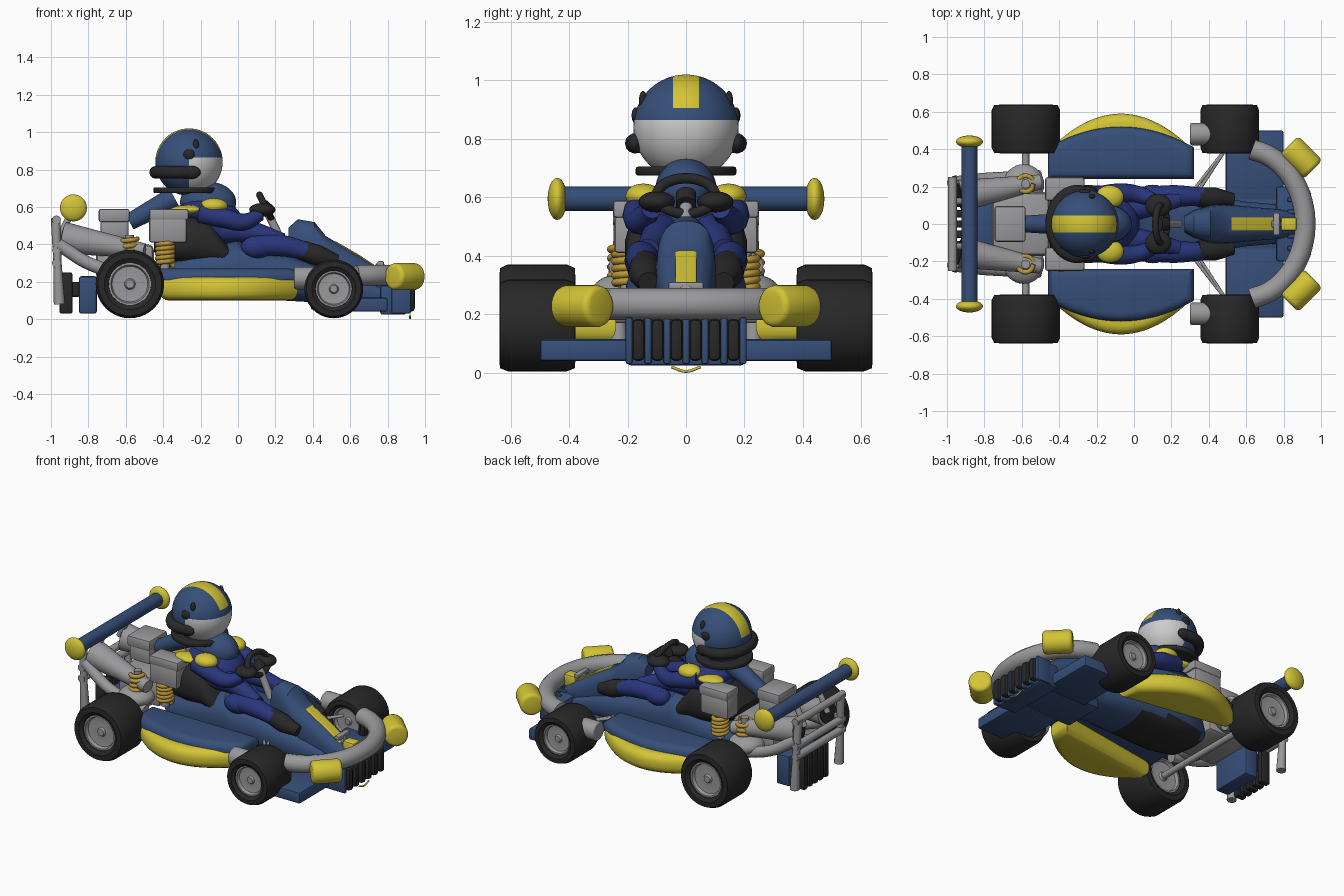
import bpy, bmesh, math
from mathutils import Vector, Matrix

cube = bpy.data.objects.get("Cube")
if cube:
    bpy.data.objects.remove(cube)


def material(name, rgb):
    m = bpy.data.materials.new(name)
    m.use_nodes = True
    m.diffuse_color = (*rgb, 1)
    m.node_tree.nodes["Principled BSDF"].inputs["Base Color"].default_value = (*rgb, 1)
    return m


BLUE = material("steel blue", (0.037, 0.077, 0.19))
SUIT = material("royal blue", (0.022, 0.037, 0.2))
YELLOW = material("yellow", (0.65, 0.55, 0.037))
GOLD = material("spring gold", (0.5, 0.31, 0.04))
BLACK = material("black", (0.021, 0.021, 0.021))
GRAY = material("gray", (0.32, 0.32, 0.33))
WHITE = material("light gray", (0.6, 0.6, 0.6))
SIDES = (("left", 1), ("right", -1))


def finish(name, bm, *mats):
    bmesh.ops.recalc_face_normals(bm, faces=bm.faces[:])
    me = bpy.data.meshes.new(name)
    bm.to_mesh(me)
    bm.free()
    for m in mats:
        me.materials.append(m)
    ob = bpy.data.objects.new(name, me)
    bpy.context.collection.objects.link(ob)
    return ob


def box(name, mat, lo, hi, bevel=0.012):
    bm = bmesh.new()
    bmesh.ops.create_cube(bm, size=1)
    lo, hi = Vector(lo), Vector(hi)
    bmesh.ops.scale(bm, vec=hi - lo, verts=bm.verts[:])
    bmesh.ops.translate(bm, vec=(lo + hi) / 2, verts=bm.verts[:])
    bmesh.ops.bevel(bm, geom=bm.edges[:], offset=bevel, segments=2, affect='EDGES', profile=0.5)
    return finish(name, bm, mat)


def rod(name, mat, a, b, r, r2=None, bevel=0.0):
    bm = bmesh.new()
    a, b = Vector(a), Vector(b)
    bmesh.ops.create_cone(bm, cap_ends=True, segments=32, radius1=r, radius2=r if r2 is None else r2, depth=(b - a).length)
    if bevel:
        rims = [e for e in bm.edges if abs(e.verts[0].co.z - e.verts[1].co.z) < 1e-5]
        bmesh.ops.bevel(bm, geom=rims, offset=bevel, segments=3, affect='EDGES', profile=0.5)
    turn = (b - a).to_track_quat('Z', 'Y').to_matrix().to_4x4()
    bmesh.ops.transform(bm, matrix=Matrix.Translation((a + b) / 2) @ turn, verts=bm.verts[:])
    return finish(name, bm, mat)


def ball(name, mat, loc, size):
    bm = bmesh.new()
    bmesh.ops.create_uvsphere(bm, u_segments=32, v_segments=18, radius=1)
    bmesh.ops.scale(bm, vec=size, verts=bm.verts[:])
    bmesh.ops.translate(bm, vec=loc, verts=bm.verts[:])
    return finish(name, bm, mat)


def tube(name, mat, pts, radii, closed=False):
    cu = bpy.data.curves.new(name, 'CURVE')
    cu.dimensions, cu.bevel_depth, cu.bevel_resolution = '3D', 1, 4
    cu.use_fill_caps, cu.resolution_u = True, 6
    sp = cu.splines.new('BEZIER')
    sp.bezier_points.add(len(pts) - 1)
    for i, (p, co) in enumerate(zip(sp.bezier_points, pts)):
        p.co = co
        p.radius = radii[i] if isinstance(radii, tuple) else radii
        p.handle_left_type = p.handle_right_type = 'AUTO'
    sp.use_cyclic_u = closed
    cu.materials.append(mat)
    ob = bpy.data.objects.new(name, cu)
    bpy.context.collection.objects.link(ob)
    return ob


def loft(name, mats, sections, power=2.6, n=24):
    # Each section: x, half width, bottom, top
    bm = bmesh.new()
    rings = []
    for x, w, lo, hi in sections:
        ring = []
        for i in range(n):
            a = math.tau * (i + 0.5) / n
            c, s = (math.copysign(abs(f) ** (2 / power), f) for f in (math.cos(a), math.sin(a)))
            ring.append(bm.verts.new((x, w * c, (lo + hi) / 2 + (hi - lo) / 2 * s)))
        rings.append(ring)
    for p, q in zip(rings, rings[1:]):
        for i in range(n):
            j = (i + 1) % n
            bm.faces.new((p[i], p[j], q[j], q[i]))
    bm.faces.new(rings[0])
    bm.faces.new(rings[-1])
    return finish(name, bm, *mats)


def lathe(name, mat, loc, profile):
    # Profile of (radius, offset) turned round the y axis
    bm = bmesh.new()
    vs = [bm.verts.new((r, y, 0)) for r, y in profile]
    edges = [bm.edges.new(p) for p in zip(vs, vs[1:])]
    bmesh.ops.spin(bm, geom=vs + edges, cent=(0, 0, 0), axis=(0, 1, 0), angle=math.tau, steps=40)
    bmesh.ops.remove_doubles(bm, verts=bm.verts[:], dist=1e-4)
    bmesh.ops.translate(bm, vec=loc, verts=bm.verts[:])
    return finish(name, bm, mat)


def pod(name, mat, s, peak, drop, x0, x1, inner0, z0, z1, bevel):
    # Curved plan outline, extruded upward with rounded edges
    bm = bmesh.new()
    xs = [x0 + (x1 - x0) * i / 20 for i in range(21)]
    plan = [(x0, inner0)] + [(x, peak - drop * ((x + 0.07) / 0.39) ** 2) for x in xs] + [(x1, 0.24)]
    f = bm.faces.new([bm.verts.new((x, s * y, z0)) for x, y in plan])
    top = bmesh.ops.extrude_face_region(bm, geom=[f])["geom"]
    bmesh.ops.translate(bm, vec=(0, 0, z1 - z0), verts=[v for v in top if isinstance(v, bmesh.types.BMVert)])
    rims = [e for e in bm.edges if abs(e.verts[0].co.z - e.verts[1].co.z) < 1e-5
            and (z1 < 0.25 or e.verts[0].co.z > z0 + 0.01)]
    bmesh.ops.bevel(bm, geom=rims, offset=bevel, segments=4, affect='EDGES', profile=0.5, clamp_overlap=True)
    return finish(name, bm, mat)


# Wheels, side pods and everything else that comes in pairs
for side, s in SIDES:
    for end, x, r in (("rear", -0.578, 0.183), ("front", 0.512, 0.157)):
        half = [(0.6 * r, 0.09), (0.62 * r, 0.115), (0.75 * r, 0.13), (0.93 * r, 0.128), (r, 0.1)]
        tyre = half + [(a, -b) for a, b in reversed(half)]
        rim = [(0, 0.1), (0.12 * r, 0.1), (0.16 * r, 0.088), (0.28 * r, 0.085), (0.52 * r, 0.09), (0.56 * r, 0.11), (0.62 * r, 0.11)]
        at = (x, 0.508 * s, r + 0.005)
        lathe(f"{side}_{end}_tyre", BLACK, at, tyre)
        lathe(f"{side}_{end}_rim", GRAY, at, rim + [(a, -b) for a, b in reversed(rim)])
    pod(f"{side}_pod_skirt", YELLOW, s, 0.59, 0.2, -0.42, 0.32, 0.36, 0.10, 0.225, 0.05)
    pod(f"{side}_pod_cover", BLUE, s, 0.52, 0.11, -0.46, 0.32, 0.24, 0.21, 0.27, 0.045)
    box(f"{side}_front_wing", BLUE, (0.49, min(0.12 * s, 0.5 * s), 0.04), (0.8, max(0.12 * s, 0.5 * s), 0.115))
    a, t = Vector((0.892, 0.355 * s, 0.228)), Vector((0.7, -0.7 * s, 0)) * 0.092
    rod(f"{side}_bumper_sleeve", YELLOW, a - t, a + t, 0.072, bevel=0.022)
    rod(f"{side}_wheel_lug", GRAY, (0.3, 0.48 * s, 0.22), (0.44, 0.48 * s, 0.22), 0.06, bevel=0.01)
    for x in (0.31, 0.34):
        rod(f"{side}_front_strut", GRAY, (x, 0.17 * s, 0.2), (0.49, 0.4 * s, 0.2), 0.009)
    ball(f"{side}_wing_knob", YELLOW, (-0.88, 0.44 * s, 0.595), (0.072, 0.033, 0.072))

    # Springs with a gray damper inside
    for x, y, z0, z1 in ((-0.58, 0.215, 0.28, 0.43), (-0.39, 0.2, 0.29, 0.41)):
        turns = 5
        coil = [(x + 0.042 * math.cos(k * math.pi / 4), y * s + 0.042 * math.sin(k * math.pi / 4),
                 z0 + (z1 - z0) * k / (8 * turns)) for k in range(8 * turns + 1)]
        tube(f"{side}_spring", GOLD, coil, 0.013)
        rod(f"{side}_damper", GRAY, (x, y * s, z0 - 0.03), (x, y * s, z1 + 0.02), 0.024)
    ball(f"{side}_spring_seat", GRAY, (-0.59, 0.21 * s, 0.28), (0.11, 0.11, 0.06))

    # Rear frame and flared exhausts
    tube(f"{side}_rear_leg", GRAY, [(-0.955, 0.23 * s, 0.08), (-0.965, 0.23 * s, 0.3), (-0.975, 0.22 * s, 0.54)], (0.03, 0.022, 0.026))
    rod(f"{side}_exhaust", GRAY, (-0.5, 0.225 * s, 0.365), (-0.93, 0.15 * s, 0.435), 0.04, 0.085)
    rod(f"{side}_exhaust_mouth", BLACK, (-0.93, 0.15 * s, 0.435), (-0.936, 0.149 * s, 0.436), 0.068)
    tube(f"{side}_lower_rail", GRAY, [(-0.96, 0.22 * s, 0.4), (-0.78, 0.24 * s, 0.29), (-0.5, 0.25 * s, 0.22)], 0.035)
    rod(f"{side}_wing_post", GRAY, (-0.95, 0.12 * s, 0.45), (-0.88, 0.12 * s, 0.59), 0.018)

    # Engine boxes beside the seat
    y0, y1 = sorted((0.13 * s, 0.245 * s))
    box(f"{side}_engine_box", GRAY, (-0.475, y0, 0.41), (-0.275, y1, 0.545))
    box(f"{side}_engine_lid", GRAY, (-0.475, y0 - 0.005, 0.53), (-0.265, y1 + 0.005, 0.59))

    # Driver's limbs
    tube(f"{side}_arm", SUIT, [(-0.2, 0.14 * s, 0.57), (-0.07, 0.165 * s, 0.54), (0.03, 0.155 * s, 0.52), (0.12, 0.12 * s, 0.56)], (0.06, 0.052, 0.046, 0.035))
    ball(f"{side}_glove", BLACK, (0.13, 0.1 * s, 0.585), (0.07, 0.062, 0.036))
    tube(f"{side}_thigh", SUIT, [(-0.12, 0.07 * s, 0.48), (0.05, 0.09 * s, 0.47), (0.24, 0.13 * s, 0.42)], (0.08, 0.06, 0.04))
    ball(f"{side}_knee", SUIT, (0.1, 0.15 * s, 0.385), (0.085, 0.06, 0.06))
    tube(f"{side}_leg", SUIT, [(0.07, 0.145 * s, 0.39), (0.22, 0.15 * s, 0.395), (0.38, 0.145 * s, 0.36)], (0.055, 0.058, 0.048))
    tube(f"{side}_boot", BLACK, [(0.34, 0.142 * s, 0.37), (0.43, 0.14 * s, 0.34), (0.53, 0.13 * s, 0.31)], (0.052, 0.056, 0.035))
    ball(f"{side}_shoulder_pad", YELLOW, (-0.13, 0.145 * s, 0.605), (0.075, 0.062, 0.042))
    ball(f"{side}_shoulder_band", YELLOW, (-0.27, 0.13 * s, 0.585), (0.09, 0.06, 0.025))
    ball(f"{side}_helmet_pivot", BLACK, (-0.262, 0.172 * s, 0.88), (0.03, 0.014, 0.028))
    ball(f"{side}_helmet_vent", BLACK, (-0.225, 0.147 * s, 0.93), (0.016, 0.014, 0.034))
    ball(f"{side}_ear_pad", BLACK, (-0.25, 0.175 * s, 0.785), (0.05, 0.025, 0.035))

# Central tub with a black belly
tub = loft("tub", (BLUE, BLACK), [(-0.47, 0.1, 0.17, 0.25), (-0.4, 0.17, 0.12, 0.3), (-0.25, 0.205, 0.1, 0.36), (-0.1, 0.21, 0.1, 0.4),
     (0.0, 0.205, 0.1, 0.43), (0.08, 0.2, 0.1, 0.38), (0.22, 0.18, 0.1, 0.36), (0.4, 0.15, 0.09, 0.3), (0.6, 0.12, 0.07, 0.25), (0.82, 0.1, 0.06, 0.16)])
for f in tub.data.polygons:
    if f.center.z < 0.16 and f.center.x < 0.1:
        f.material_index = 1
hump = [(0.27, 0.045, 0.3, 0.49), (0.32, 0.075, 0.25, 0.535), (0.41, 0.1, 0.2, 0.52), (0.47, 0.105, 0.2, 0.445),
        (0.52, 0.103, 0.17, 0.415), (0.65, 0.09, 0.12, 0.34), (0.77, 0.08, 0.1, 0.26), (0.86, 0.06, 0.08, 0.2)]
loft("nose", (BLUE,), hump)
loft("nose_stripe", (YELLOW,), [(x, 0.036, z - 0.02, z + 0.003) for x, w, b, z in hump[4:7]], 6)
box("floor_plate", BLUE, (0.39, -0.14, 0.05), (0.86, 0.14, 0.115))
loft("seat", (BLACK,), [(-0.45, 0.14, 0.36, 0.42), (-0.36, 0.2, 0.3, 0.5), (-0.25, 0.21, 0.28, 0.565),
     (-0.15, 0.205, 0.28, 0.54), (-0.08, 0.2, 0.28, 0.43), (-0.03, 0.17, 0.28, 0.37)])

# Front bumper, grille and nose trim
arc = [(0.57 + 0.345 * math.cos(a), 0.405 * math.sin(a), 0.235) for a in (math.radians(d) for d in range(-80, 81, 16))]
tube("front_bumper", GRAY, arc, 0.055)
box("nose_bracket", GRAY, (0.735, -0.022, 0.24), (0.785, 0.022, 0.3))
box("nose_bracket_bar", GRAY, (0.745, -0.06, 0.285), (0.78, 0.06, 0.31), 0.006)
box("nose_tip", YELLOW, (0.785, -0.036, 0.2), (0.87, 0.036, 0.28))
box("grille_core", BLUE, (0.76, -0.2, 0.025), (0.9, 0.2, 0.18))
for i in range(7):
    y = (i - 3) * 0.065
    box("grille_blade", BLUE, (0.82, y - 0.012, 0.03), (0.925, y + 0.012, 0.19), 0.008)
for i in range(6):
    y = (i - 2.5) * 0.065
    box("grille_slat", BLACK, (0.84, y - 0.022, 0.04), (0.945, y + 0.022, 0.185), 0.018)
tube("chin_trim", YELLOW, [(0.92, -0.05, 0.02), (0.92, 0, 0.005), (0.92, 0.05, 0.02)], 0.005)

# Rear engine, frame crossbars, cooler and wing
box("gearbox", GRAY, (-0.76, -0.17, 0.21), (-0.45, 0.17, 0.4), 0.03)
rod("rear_axle", GRAY, (-0.58, -0.42, 0.19), (-0.58, 0.42, 0.19), 0.02)
for z in (0.3, 0.37, 0.53):
    rod("rear_crossbar", GRAY, (-0.97, -0.25, z), (-0.97, 0.25, z), 0.024)
box("rear_engine_box", GRAY, (-0.735, -0.085, 0.43), (-0.585, 0.085, 0.53))
box("rear_engine_lid", GRAY, (-0.745, -0.095, 0.52), (-0.58, 0.095, 0.59))
box("tail_block", BLUE, (-0.85, -0.14, 0.03), (-0.755, 0.14, 0.23))
for i in range(5):
    y = (i - 2) * 0.055
    box("tail_fin", BLACK, (-0.955, y - 0.02, 0.03), (-0.885, y + 0.02, 0.25), 0.01)
box("tail_fin_mount", BLACK, (-0.9, -0.1, 0.12), (-0.84, 0.1, 0.2))
rod("rear_wing_tube", BLUE, (-0.88, -0.42, 0.595), (-0.88, 0.42, 0.595), 0.042)
rod("air_scoop", BLUE, (-0.58, 0, 0.52), (-0.34, 0, 0.65), 0.045, 0.06)

# Driver's body
ball("torso", SUIT, (-0.15, 0, 0.5), (0.18, 0.16, 0.15))
ball("shoulders", SUIT, (-0.18, 0, 0.575), (0.15, 0.18, 0.07))
ball("chest", BLUE, (-0.16, 0, 0.625), (0.15, 0.105, 0.11))
rod("collar", BLACK, (-0.28, 0, 0.675), (-0.28, 0, 0.705), 0.172, bevel=0.008)
band = [(-0.3 + 0.14 * math.cos(a), 0.175 * math.sin(a), 0.785) for a in (math.radians(d) for d in range(70, 291, 20))]
tube("neck_brace", BLACK, band, 0.034)

# Helmet: sphere cut along the visor and stripe edges
bm = bmesh.new()
bmesh.ops.create_uvsphere(bm, u_segments=48, v_segments=32, radius=0.18)
for co, no in (((0, 0.045, 0), (0, 1, 0)), ((0, -0.045, 0), (0, 1, 0)), ((0, 0, 0.025), (0, 0, 1)), ((0, 0, 0.065), (0, 0, 1)), ((0, 0, 0), (1, 0, 0))):
    bmesh.ops.bisect_plane(bm, geom=bm.verts[:] + bm.edges[:] + bm.faces[:], plane_co=co, plane_no=no, dist=1e-5)
for f in bm.faces:
    c = f.calc_center_median()
    if c.x > 0 and c.z < 0.025:
        f.material_index = 1
    elif abs(c.y) < 0.045 and (c.z > 0.065 or (c.x < 0 and c.z > 0.025)):
        f.material_index = 2
bmesh.ops.translate(bm, vec=(-0.262, 0, 0.84), verts=bm.verts[:])
finish("helmet", bm, BLUE, WHITE, YELLOW)

# Steering wheel and column
wheel = [(0.145 - 0.03 * math.sin(a), 0.1 * math.cos(a), 0.605 + 0.06 * math.sin(a)) for a in (k * math.tau / 12 for k in range(12))]
tube("steering_wheel", BLACK, wheel, 0.018, closed=True)
rod("steering_hub", BLACK, (0.13, 0, 0.61), (0.17, 0, 0.575), 0.035)
rod("steering_column", GRAY, (0.15, 0, 0.59), (0.24, 0, 0.4), 0.022)

# Smooth shading with sharp corners kept
for ob in bpy.context.scene.objects:
    ob.select_set(ob.type == 'MESH')
    if ob.type == 'MESH':
        bpy.context.view_layer.objects.active = ob
bpy.ops.object.shade_smooth_by_angle(angle=math.radians(35))
